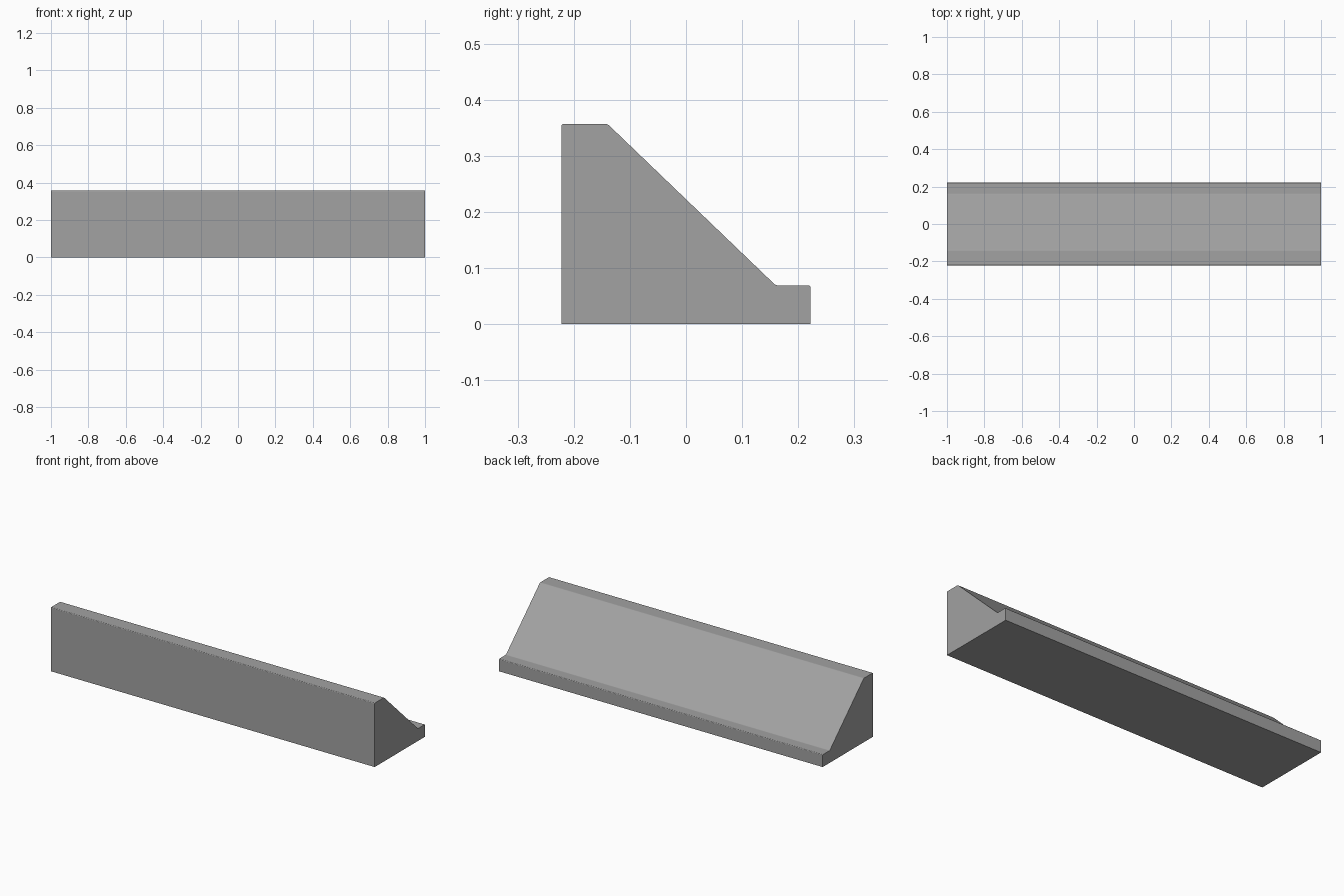
import bpy
import bmesh

# Remove the default cube
cube = bpy.data.objects.get("Cube")
if cube:
    bpy.data.objects.remove(cube, do_unlink=True)

# Single flat grey
grey = bpy.data.materials.new("mid_grey")
grey.use_nodes = True
colour = (0.36, 0.36, 0.36, 1)
grey.diffuse_color = colour
grey.node_tree.nodes["Principled BSDF"].inputs["Base Color"].default_value = colour

# Side profile (y, z): tall back wall, slope and low lip
HALF = 0.222
TOP, LIP = 0.357, 0.069
profile = [(-HALF, 0), (HALF, 0), (HALF, LIP), (0.16, LIP), (-0.14, TOP), (-HALF, TOP)]

# Extrude the profile along x
bm = bmesh.new()
end = bm.faces.new([bm.verts.new((-1, y, z)) for y, z in profile])
extruded = bmesh.ops.extrude_face_region(bm, geom=[end])["geom"]
moved = [v for v in extruded if isinstance(v, bmesh.types.BMVert)]
bmesh.ops.translate(bm, verts=moved, vec=(2, 0, 0))
bmesh.ops.recalc_face_normals(bm, faces=bm.faces)

# Slightly round the long edges above the base
long_edges = [e for e in bm.edges
              if abs(e.verts[0].co.x - e.verts[1].co.x) > 1 and e.verts[0].co.z > 0.01]
bmesh.ops.bevel(bm, geom=long_edges, offset=0.004, segments=3, profile=0.5, affect='EDGES')

mesh = bpy.data.meshes.new("wedge_block")
bm.to_mesh(mesh)
bm.free()
mesh.materials.append(grey)
block = bpy.data.objects.new("wedge_block", mesh)
bpy.context.collection.objects.link(block)
